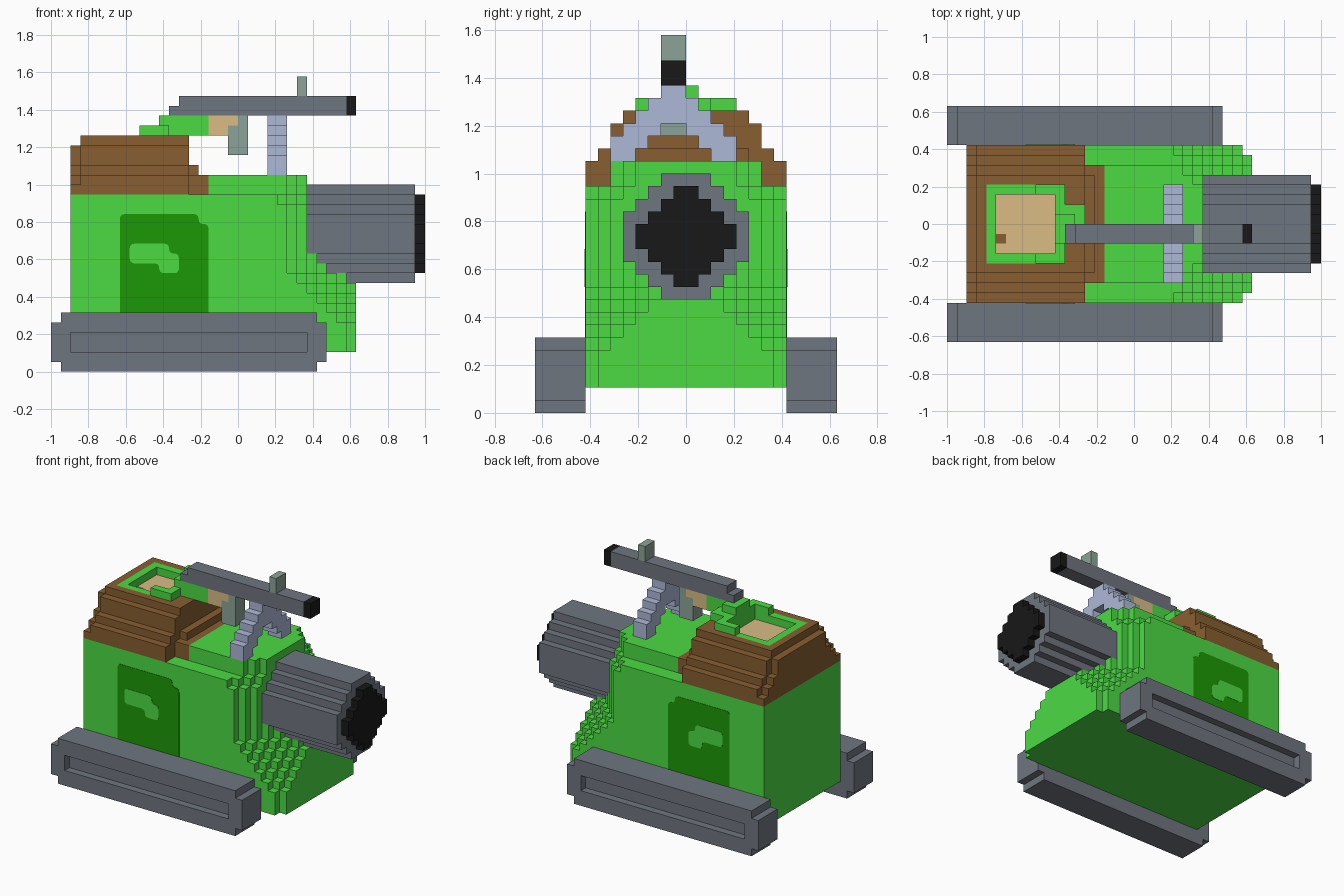
import bpy, bmesh
from mathutils import Vector

old = bpy.data.objects.get("Cube")
if old:
    bpy.data.objects.remove(old, do_unlink=True)

U = 2 / 38                      # block size
ORIGIN = Vector((-1, -12 * U, 0))


def material(name, rgb):
    lin = [((c / 255 + 0.055) / 1.055) ** 2.4 for c in rgb] + [1]
    m = bpy.data.materials.new(name)
    m.use_nodes = True
    m.diffuse_color = lin
    m.node_tree.nodes["Principled BSDF"].inputs["Base Color"].default_value = lin
    return m


GREEN = material("bright green", (76, 219, 68))
DARK = material("door green", (28, 153, 6))
GREY = material("steel grey", (111, 118, 127))
BROWN = material("roof brown", (136, 95, 49))
TAN = material("tan", (218, 188, 133))
BLACK = material("black", (24, 24, 24))
BLUE = material("blue grey", (174, 185, 215))
SAGE = material("sage grey", (140, 164, 152))


def box(x0, x1, y0, y1, z0, z1):
    return {(x, y, z) for x in range(x0, x1) for y in range(y0, y1) for z in range(z0, z1)}


def mirror(cells):
    return {(x, 23 - y, z) for x, y, z in cells}


def layers(x0, x1, mid, z0, halves):
    """Stack of block rows, each with its own half width in y."""
    out = set()
    for i, h in enumerate(halves):
        out |= box(x0, x1, mid - h, mid + h, z0 + i, z0 + i + 1)
    return out


def finish(name, bm, mats):
    me = bpy.data.meshes.new(name)
    bm.to_mesh(me)
    bm.free()
    for m in mats:
        me.materials.append(m)
    bpy.context.collection.objects.link(bpy.data.objects.new(name, me))


def part(name, cells, mats, rule=None):
    """Outer skin of a set of blocks, flat faces merged."""
    bm = bmesh.new()
    for c in sorted(cells):
        for axis in range(3):
            for s in (-1, 1):
                n = list(c)
                n[axis] += s
                if tuple(n) in cells:
                    continue
                a, b = (axis + 1) % 3, (axis + 2) % 3
                ring = [(0, 0), (1, 0), (1, 1), (0, 1)]
                verts = []
                for p, q in (ring if s > 0 else ring[::-1]):
                    v = list(c)
                    v[axis] += (s + 1) // 2
                    v[a] += p
                    v[b] += q
                    verts.append(bm.verts.new(ORIGIN + Vector(v) * U))
                f = bm.faces.new(verts)
                if rule:
                    f.material_index = rule(c, axis, s)
    bmesh.ops.remove_doubles(bm, verts=bm.verts, dist=1e-4)
    bmesh.ops.dissolve_limit(bm, angle_limit=0.01, verts=bm.verts, edges=bm.edges,
                             delimit={'MATERIAL'})
    finish(name, bm, mats)


def plate(name, outline, side, rise, mat):
    """Thin rounded plate on a hull side, side is -1 or 1 along y."""
    bm = bmesh.new()
    y = side * (8 * U - 0.002)
    bm.faces.new([bm.verts.new((x * U - 1, y, z * U)) for x, z in outline])
    bmesh.ops.bevel(bm, geom=bm.verts[:], offset=0.45 * U, offset_type='OFFSET',
                    segments=3, profile=0.5, affect='VERTICES')
    ext = bmesh.ops.extrude_face_region(bm, geom=bm.faces[:])
    moved = [g for g in ext["geom"] if isinstance(g, bmesh.types.BMVert)]
    bmesh.ops.translate(bm, verts=moved, vec=(0, side * (rise + 0.002), 0))
    bmesh.ops.recalc_face_normals(bm, faces=bm.faces)
    finish(name, bm, [mat])


# Side tracks with clipped corners and a recessed outer panel
track = (box(1, 27, 0, 4, 0, 6) | box(0, 28, 0, 4, 1, 5)) - box(2, 26, 0, 1, 2, 4)
part("right_track", track, [GREY])
part("left_track", mirror(track), [GREY])

# Hull: the nose steps back towards the corners and the top
START = {5: 29, 6: 28, 7: 27, 8: 26, 9: 25, 17: 23, 18: 22, 19: 22}
LIMIT = {9: 30, 10: 28, 11: 27}
hull = set()
for z in range(2, 20):
    for y in range(4, 20):
        d = min(y - 4, 19 - y)
        if z >= 18 and d < 2:
            continue
        end = min(START.get(z, 30 if z < 5 else 24) + d,
                  LIMIT.get(z, 31 if z < 9 else 26))
        hull |= box(16 if z >= 18 else 2, end, y, y + 1, z, z + 1)
part("hull", hull, [GREEN])

# Painted doors with a stepped window on both sides
DOOR = [(7, 5), (16, 5), (16, 15), (15, 15), (15, 16), (7, 16)]
WINDOW = [(8, 11), (11, 11), (11, 10), (13, 10), (13, 12), (12, 12), (12, 13), (8, 13)]
for label, side in (("right", -1), ("left", 1)):
    plate(label + "_door", DOOR, side, 0.002, DARK)
    plate(label + "_door_window", WINDOW, side, 0.004, GREEN)

# Stepped roof with clipped rear corners and a hatch opening
hatch = box(4, 12, 8, 16, 22, 24)
roof = layers(2, 14, 12, 18, [8, 8, 7, 6, 6]) | layers(3, 14, 12, 23, [5])
roof |= box(14, 16, 6, 18, 18, 20) | box(14, 15, 7, 17, 20, 21)
for z, half in ((19, 8), (20, 7), (21, 6), (22, 6)):
    corner = box(2, 3, 12 - half, 13 - half, z, z + 1)
    roof -= corner | mirror(corner)
part("roof", roof - hatch, [BROWN])

pit = box(5, 11, 9, 15, 22, 24)
part("hatch_rim", hatch - pit, [GREEN])
part("hatch_floor", box(5, 11, 9, 15, 22, 23), [TAN, BROWN],
     lambda c, axis, s: int(axis == 2 and c[:2] == (5, 10)))

# Sleeves reaching from the hatch to the gun, and the hand
sleeve = box(9, 12, 8, 9, 24, 25) | box(9, 12, 15, 16, 24, 25) | box(11, 12, 8, 16, 24, 25)
sleeve |= box(12, 14, 12, 14, 24, 25) | box(11, 16, 10, 12, 24, 26) | box(11, 13, 12, 13, 25, 26)
part("sleeves", sleeve, [GREEN])
grip = box(18, 20, 10, 12, 22, 25) | box(19, 20, 10, 12, 25, 26)
part("hand", box(16, 19, 10, 12, 24, 26) - grip, [TAN])

# Gun
part("gun_grip", grip, [SAGE])
part("gun_barrel", box(12, 30, 10, 12, 26, 27) | box(13, 30, 10, 12, 27, 28), [GREY])
part("gun_muzzle", box(30, 31, 10, 12, 26, 28), [BLACK])
part("gun_sight", box(25, 26, 10, 12, 28, 30), [SAGE])

# Arched gun stand
stand = layers(22, 24, 11, 20, [5, 5, 4, 3, 2, 1]) - layers(22, 24, 11, 20, [3, 2, 1])
part("gun_stand", stand, [BLUE])

# Large round nozzle and its dark core
part("nozzle", layers(26, 37, 12, 9, [2, 3, 4, 5, 5, 5, 5, 4, 3, 2]), [GREY])
part("nozzle_core", layers(37, 38, 12, 10, [1, 2, 3, 4, 4, 3, 2, 1]), [BLACK])
